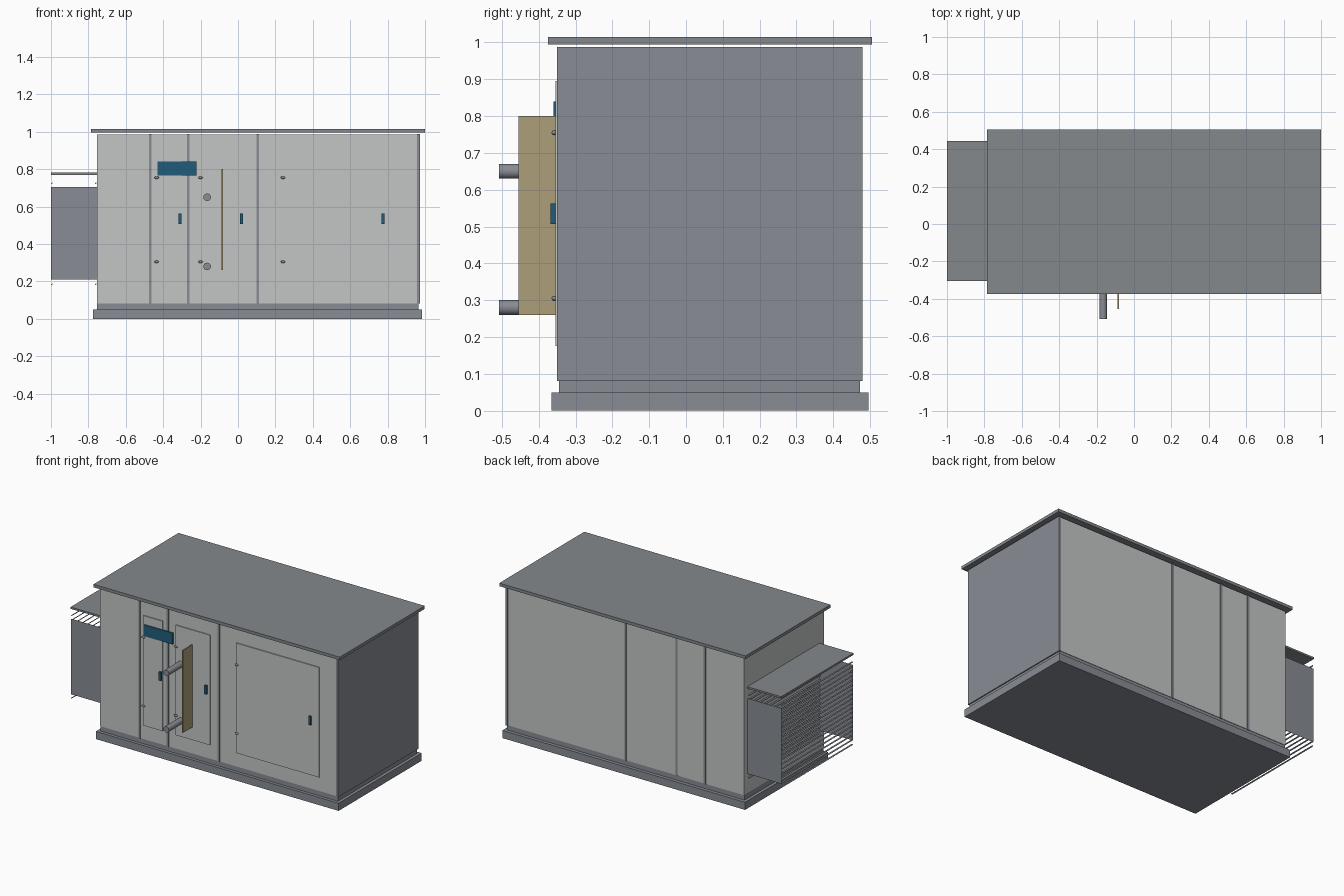
import bpy
import bmesh
from math import pi, radians
from mathutils import Matrix

cube = bpy.data.objects.get("Cube")
if cube:
    bpy.data.objects.remove(cube, do_unlink=True)


def material(name, r, g, b):
    m = bpy.data.materials.new(name)
    m.use_nodes = True
    m.diffuse_color = (r, g, b, 1)
    m.node_tree.nodes["Principled BSDF"].inputs["Base Color"].default_value = (r, g, b, 1)
    return m


PANEL = material("light grey panel", .55, .565, .565)
STEEL = material("blue grey steel", .246, .262, .292)
ROOF = material("roof grey", .227, .246, .262)
TEAL = material("teal", .014, .107, .195)
TAN = material("tan", .423, .342, .195)


def add(name, bm, mat):
    mesh = bpy.data.meshes.new(name)
    bm.to_mesh(mesh)
    bm.free()
    mesh.materials.append(mat)
    obj = bpy.data.objects.new(name, mesh)
    bpy.context.collection.objects.link(obj)
    return obj


def box_into(bm, x, y, z, tilt=0):
    """Add a box given its (min, max) range on each axis."""
    centre = [(a + b) / 2 for a, b in (x, y, z)]
    size = [b - a for a, b in (x, y, z)]
    m = Matrix.Translation(centre) @ Matrix.Rotation(tilt, 4, 'Y') @ Matrix.Diagonal((*size, 1))
    bmesh.ops.create_cube(bm, size=1, matrix=m)


def box(name, x, y, z, mat):
    bm = bmesh.new()
    box_into(bm, x, y, z)
    return add(name, bm, mat)


def smooth(obj):
    bpy.ops.object.select_all(action='DESELECT')
    obj.select_set(True)
    bpy.context.view_layer.objects.active = obj
    bpy.ops.object.shade_smooth_by_angle(angle=radians(40))


# Base, plinth, enclosure and roof
box("base", (-.775, .985), (-.365, .495), (0, .05), STEEL)
box("plinth", (-.755, .965), (-.345, .473), (.05, .085), STEEL)
box("enclosure", (-.755, .96), (-.348, .476), (.083, .985), PANEL)
box("roof", (-.785, 1), (-.375, .505), (.995, 1.015), ROOF)

# Frames wrapping the enclosure, the last one closing its end
for i, x in enumerate((-.47, -.265, .105)):
    box(f"frame_{i + 1}", (x - .007, x + .007), (-.351, .479), (.081, .988), STEEL)
box("end_plate", (.957, .972), (-.351, .479), (.081, .988), STEEL)

# Doors, each with two hinges and a handle
for name, left, right, handle in (("narrow", -.44, -.3, -.31),
                                  ("middle", -.205, .045, .02),
                                  ("wide", .235, .835, .775)):
    box(f"{name}_door", (left, right), (-.355, -.347), (.175, .895), PANEL)
    box(f"{name}_door_handle", (handle - .008, handle + .008), (-.368, -.35), (.507, .563), TEAL)
    bm = bmesh.new()
    for z in (.305, .755):
        m = Matrix.Translation((left + .005, -.358, z)) @ Matrix.Diagonal((.012, .007, .007, 1))
        bmesh.ops.create_uvsphere(bm, u_segments=16, v_segments=8, radius=1, matrix=m)
    smooth(add(f"{name}_door_hinges", bm, STEEL))

# Blank sign plate
box("sign_plate", (-.43, -.222), (-.36, -.353), (.765, .84), TEAL)

# Two pipes and the upright divider beside them
for name, z in (("lower", .28), ("upper", .65)):
    bm = bmesh.new()
    m = Matrix.Translation((-.165, -.428, z)) @ Matrix.Rotation(pi / 2, 4, 'X')
    bmesh.ops.create_cone(bm, cap_ends=True, segments=32, radius1=.02, radius2=.02, depth=.16, matrix=m)
    smooth(add(f"{name}_pipe", bm, STEEL))
box("divider_plate", (-.088, -.081), (-.455, -.35), (.26, .8), TAN)

# Air intake hood: roof and single-sheet side panels facing outwards
box("hood_roof", (-1, -.755), (-.305, .443), (.77, .782), ROOF)
SHEET = material("hood sheet", .246, .262, .292)
SHEET.use_backface_culling = True
for name, y in (("front", -.303), ("back", .44)):
    corners = [(-1, y, .21), (-.755, y, .21), (-.755, y, .705), (-1, y, .705)]
    if y > 0:
        corners.reverse()
    bm = bmesh.new()
    bm.faces.new([bm.verts.new(c) for c in corners])
    add(f"hood_{name}_panel", bm, SHEET)

# Thin grille blades at the hood mouth and against the wall
for name, x in (("outer", -.996), ("inner", -.761)):
    bm = bmesh.new()
    for i in range(19):
        z = .185 + i * .03
        box_into(bm, (x - .004, x + .004), (-.3, .437), (z - .002, z + .002), radians(-30))
    add(f"{name}_grille", bm, STEEL)
